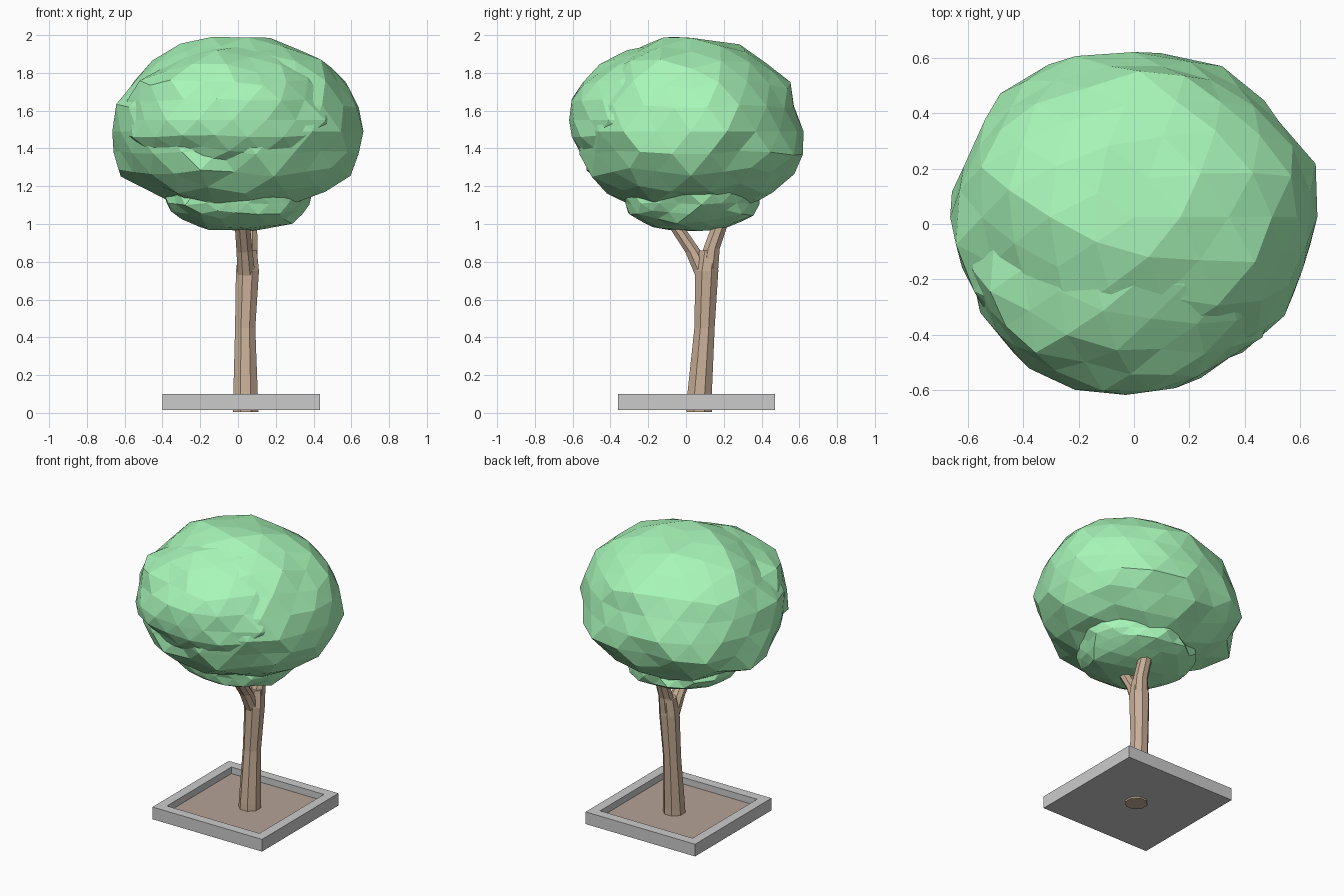
import bpy, bmesh, math, random
from mathutils import Vector, noise

if "Cube" in bpy.data.objects:
    bpy.data.objects.remove(bpy.data.objects["Cube"])

random.seed(11)


def material(name, color):
    m = bpy.data.materials.new(name)
    m.diffuse_color = (*color, 1)
    m.use_nodes = True
    m.node_tree.nodes["Principled BSDF"].inputs["Base Color"].default_value = m.diffuse_color
    return m


leaf = material("leaf_green", (0.39, 0.92, 0.48))
bark = material("bark", (0.58, 0.43, 0.31))
earth = material("earth", (0.46, 0.36, 0.30))


def finish(bm, name, mat=None):
    bmesh.ops.recalc_face_normals(bm, faces=bm.faces)
    me = bpy.data.meshes.new(name)
    bm.to_mesh(me)
    bm.free()
    ob = bpy.data.objects.new(name, me)
    bpy.context.collection.objects.link(ob)
    if mat:
        me.materials.append(mat)
    return ob


def limb(name, path, sides=8):
    """Faceted tube through (x, y, z, radius) points, level rings."""
    bm = bmesh.new()
    rings = []
    for x, y, z, r in path:
        rings.append([bm.verts.new((x + r * math.cos(math.tau * (i + .5) / sides),
                                    y + r * math.sin(math.tau * (i + .5) / sides), z))
                      for i in range(sides)])
    for a, b in zip(rings, rings[1:]):
        for i in range(sides):
            j = (i + 1) % sides
            bm.faces.new((a[i], a[j], b[j], b[i]))
    bm.faces.new(rings[0][::-1])
    bm.faces.new(rings[-1])
    return finish(bm, name, bark)


def clump(name, centre, radii, low, power, rough):
    """Low-poly leaf blob; low = depth below the centre, power squares the underside."""
    bm = bmesh.new()
    bmesh.ops.create_icosphere(bm, subdivisions=3, radius=1)
    c = Vector(centre)
    for v in bm.verts:
        d = v.co.normalized()
        under = d.z < 0
        if under:
            d *= (math.hypot(d.x, d.y) ** power + abs(d.z) ** power) ** (-1 / power)
        rz = low if under else radii[2]
        amount = rough * (1.5 if under else 1)
        s = 1 + amount * (noise.noise(v.co * 2.4 + c * 5) + random.uniform(-.45, .45))
        v.co = Vector((d.x * radii[0], d.y * radii[1], d.z * rz)) * s + c
    return finish(bm, name, leaf)


# Crown: main mass, the overlapping front mass, and the tuft tucked beneath
clump("crown_main", (0, 0.025, 1.49), (.66, .595, .505), .42, 2.3, .06)
clump("crown_front", (-.03, -.08, 1.55), (.58, .535, .40), .31, 2.4, .06)
clump("crown_lower", (0.0, 0.02, 1.16), (.38, .37, .18), .195, 2.3, .06)

# Trunk and forked branches
limb("trunk", [(.04, .07, .005, .073), (.04, .072, .1, .07), (.038, .098, .45, .058),
               (.05, .11, .75, .066), (.052, .12, .86, .052)])
limb("front_branch", [(.045, .1, .72, .052), (.035, .04, .85, .046),
                      (.025, -.04, .97, .044), (.02, -.1, 1.07, .038)])
limb("back_branch", [(.055, .118, .74, .055), (.06, .135, .87, .047),
                     (.06, .185, 1.01, .044), (.06, .22, 1.1, .036)])

# Square planter kerb, solid underneath, with a recessed bed of earth
x0, x1, y0, y1 = -.40, .435, -.36, .472
w, base, top, bed = .065, .016, .10, .055


def square(bm, inset, z):
    return [bm.verts.new(p) for p in ((x0 + inset, y0 + inset, z), (x1 - inset, y0 + inset, z),
                                      (x1 - inset, y1 - inset, z), (x0 + inset, y1 - inset, z))]


bm = bmesh.new()
loops = [square(bm, *p) for p in ((0, base), (0, top), (w, top), (w, bed))]
for a, b in zip(loops, loops[1:]):
    for i in range(4):
        j = (i + 1) % 4
        bm.faces.new((a[i], a[j], b[j], b[i]))
bm.faces.new(loops[0])
finish(bm, "planter_kerb")

bm = bmesh.new()
bm.faces.new(square(bm, w, bed))
finish(bm, "soil", earth)
